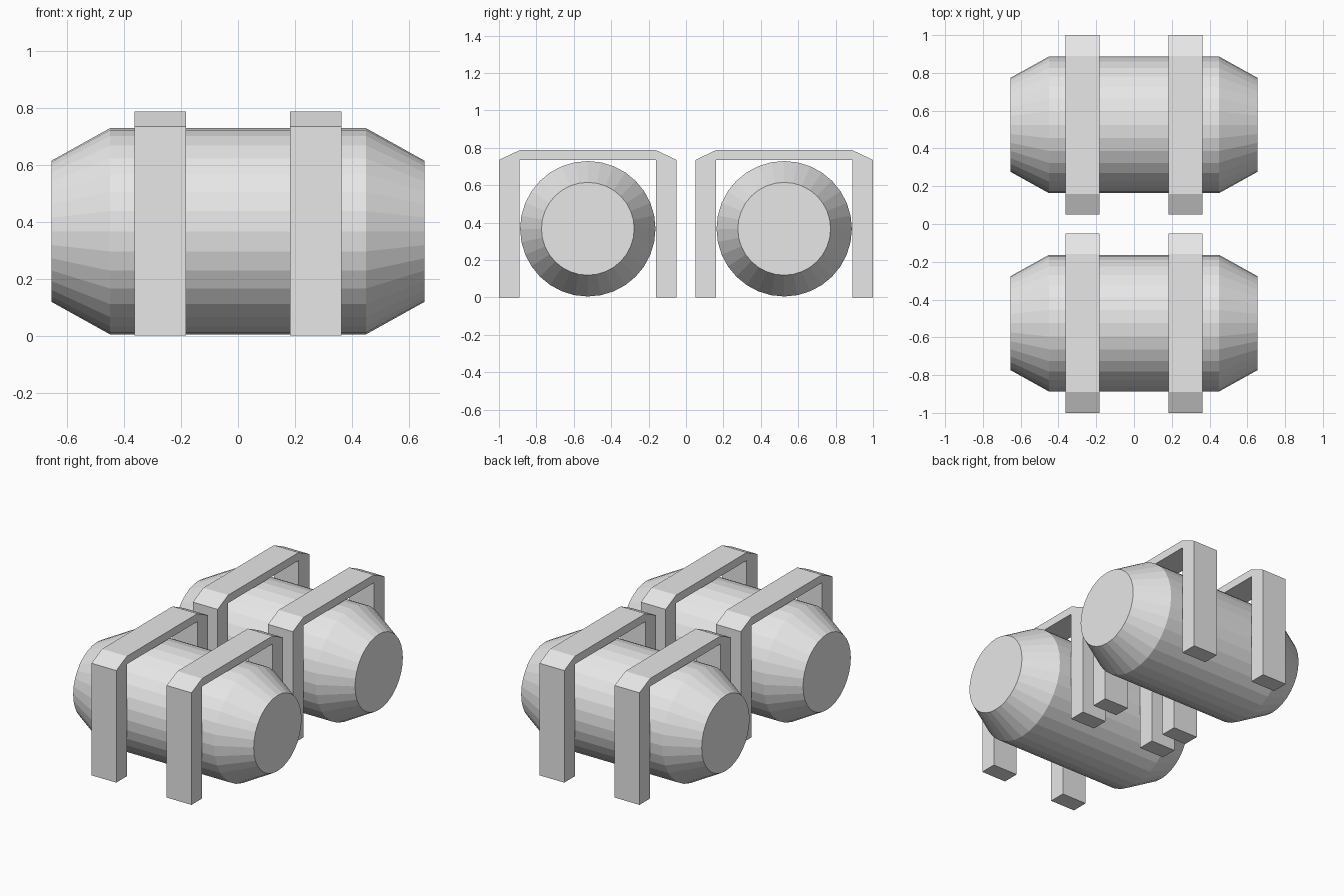
import bpy
import bmesh
from math import cos, sin, tau

if "Cube" in bpy.data.objects:
    bpy.data.objects.remove(bpy.data.objects["Cube"], do_unlink=True)

# Single plain grey
GREY = (0.8, 0.8, 0.8, 1)
grey = bpy.data.materials.new("plain grey")
grey.use_nodes = True
grey.diffuse_color = GREY
grey.node_tree.nodes["Principled BSDF"].inputs["Base Color"].default_value = GREY

SIDES = 32
TANK_Y, TANK_Z = 0.525, 0.367
STRAP_X, STRAP_WIDTH = 0.273, 0.18


def make_object(name, bm, location):
    bmesh.ops.recalc_face_normals(bm, faces=bm.faces)
    mesh = bpy.data.meshes.new(name)
    bm.to_mesh(mesh)
    bm.free()
    mesh.materials.append(grey)
    obj = bpy.data.objects.new(name, mesh)
    obj.location = location
    bpy.context.collection.objects.link(obj)


def tank(name, y):
    """Faceted barrel along x with tapered shoulders and flat ends."""
    bm = bmesh.new()
    profile = [(-0.655, 0.248), (-0.45, 0.362), (0.45, 0.362), (0.655, 0.248)]
    rings = [[bm.verts.new((x, r * cos(tau * i / SIDES), r * sin(tau * i / SIDES)))
              for i in range(SIDES)] for x, r in profile]
    for a, b in zip(rings, rings[1:]):
        for i in range(SIDES):
            j = (i + 1) % SIDES
            bm.faces.new((a[i], a[j], b[j], b[i]))
    bm.faces.new(rings[0])
    bm.faces.new(rings[-1])
    make_object(name, bm, (0, y, TANK_Z))


def strap(name, x, y):
    """Square arch with two legs and chamfered outer corners."""
    bm = bmesh.new()
    half = [(0.365, 0.735), (0.365, 0), (0.475, 0), (0.475, 0.735), (0.365, 0.787)]
    outline = half + [(-py, pz) for py, pz in reversed(half)]
    face = bm.faces.new([bm.verts.new((-STRAP_WIDTH / 2, py, pz)) for py, pz in outline])
    result = bmesh.ops.extrude_face_region(bm, geom=[face], use_keep_orig=True)
    moved = [g for g in result["geom"] if isinstance(g, bmesh.types.BMVert)]
    bmesh.ops.translate(bm, verts=moved, vec=(STRAP_WIDTH, 0, 0))
    make_object(name, bm, (x, y, 0))


# Two tanks, each held by two straps
for place, sy in (("front", -1), ("back", 1)):
    tank(f"{place}_tank", sy * TANK_Y)
    for side, sx in (("right", -1), ("left", 1)):
        strap(f"{place}_{side}_strap", sx * STRAP_X, sy * TANK_Y)
